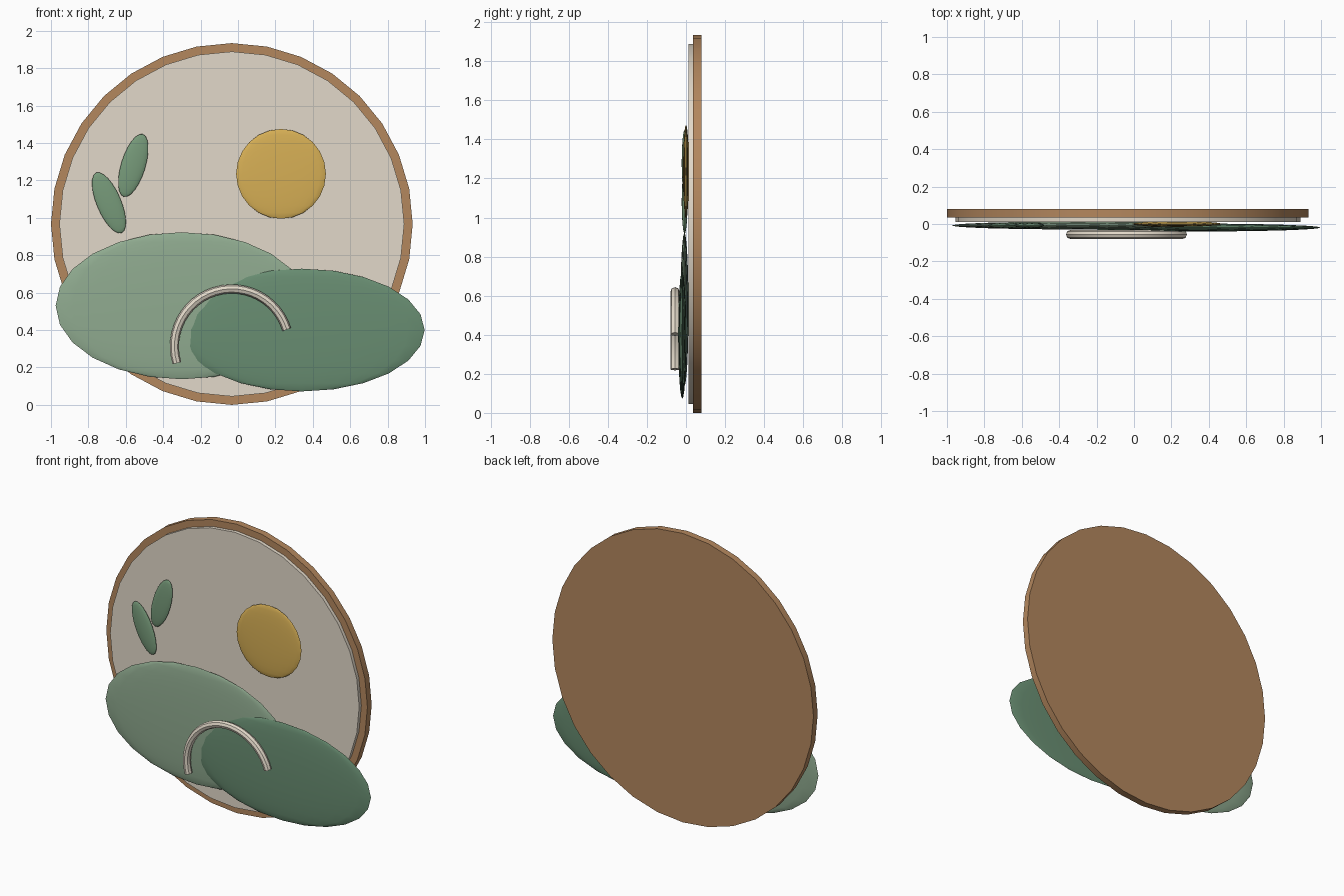
import bpy, math

if "Cube" in bpy.data.objects:
    bpy.data.objects.remove(bpy.data.objects["Cube"])

def material(name, srgb):
    m = bpy.data.materials.new(name)
    m.diffuse_color = [(c / 255) ** 2.2 for c in srgb] + [1]
    m.use_nodes = True
    m.node_tree.nodes["Principled BSDF"].inputs["Base Color"].default_value = m.diffuse_color
    return m

wood = material("wood", (178, 134, 94))
cream = material("cream", (226, 216, 200))
light_green = material("light_green", (143, 170, 143))
dark_green = material("dark_green", (104, 140, 113))
leaf_green = material("leaf_green", (118, 153, 121))
gold = material("gold", (214, 174, 86))

def finish(name, mat):
    ob = bpy.context.object
    ob.name = name
    ob.data.materials.append(mat)
    bpy.ops.object.shade_smooth_by_angle()
    return ob

def disc(name, radius, y0, y1, mat):
    bpy.ops.mesh.primitive_cylinder_add(
        vertices=32, radius=radius, depth=y1 - y0,
        location=(-0.033, (y0 + y1) / 2, 0.967), rotation=(math.pi / 2, 0, 0))
    finish(name, mat)

def pebble(name, loc, radii, mat, tilt=0):
    bpy.ops.mesh.primitive_uv_sphere_add(
        segments=24, ring_count=12, radius=1, location=loc,
        rotation=(0, math.radians(tilt), 0))
    bpy.context.object.scale = radii
    bpy.ops.object.transform_apply(location=False, rotation=True, scale=True)
    finish(name, mat)

# Round plaque: wooden back with a smaller cream face
disc("wood_backing", 0.967, 0.035, 0.08, wood)
disc("cream_panel", 0.922, 0.012, 0.036, cream)

# Landscape shapes
pebble("left_hill", (-0.30, -0.008, 0.53), (0.675, 0.021, 0.393), light_green)
pebble("right_hill", (0.342, -0.019, 0.40), (0.656, 0.021, 0.328), dark_green)
pebble("sun", (0.23, 0.0, 1.235), (0.24, 0.015, 0.24), gold)
pebble("upper_leaf", (-0.56, -0.007, 1.28), (0.065, 0.015, 0.175), leaf_green, 17)
pebble("lower_leaf", (-0.69, -0.007, 1.08), (0.065, 0.015, 0.175), leaf_green, -23)

# Half-ring arch tube, swept along a tilted semicircle
curve = bpy.data.curves.new("arch", "CURVE")
curve.dimensions = "3D"
curve.bevel_depth = 0.024
curve.bevel_resolution = 2
curve.use_fill_caps = True
steps = 24
spline = curve.splines.new("POLY")
spline.points.add(steps)
for i, p in enumerate(spline.points):
    a = math.radians(17 + 180 * i / steps)
    p.co = (-0.033 + 0.307 * math.cos(a), -0.056, 0.313 + 0.307 * math.sin(a), 1)
arch = bpy.data.objects.new("arch", curve)
bpy.context.collection.objects.link(arch)
bpy.ops.object.select_all(action="DESELECT")
arch.select_set(True)
bpy.context.view_layer.objects.active = arch
bpy.ops.object.convert(target="MESH")
finish("arch", cream)
